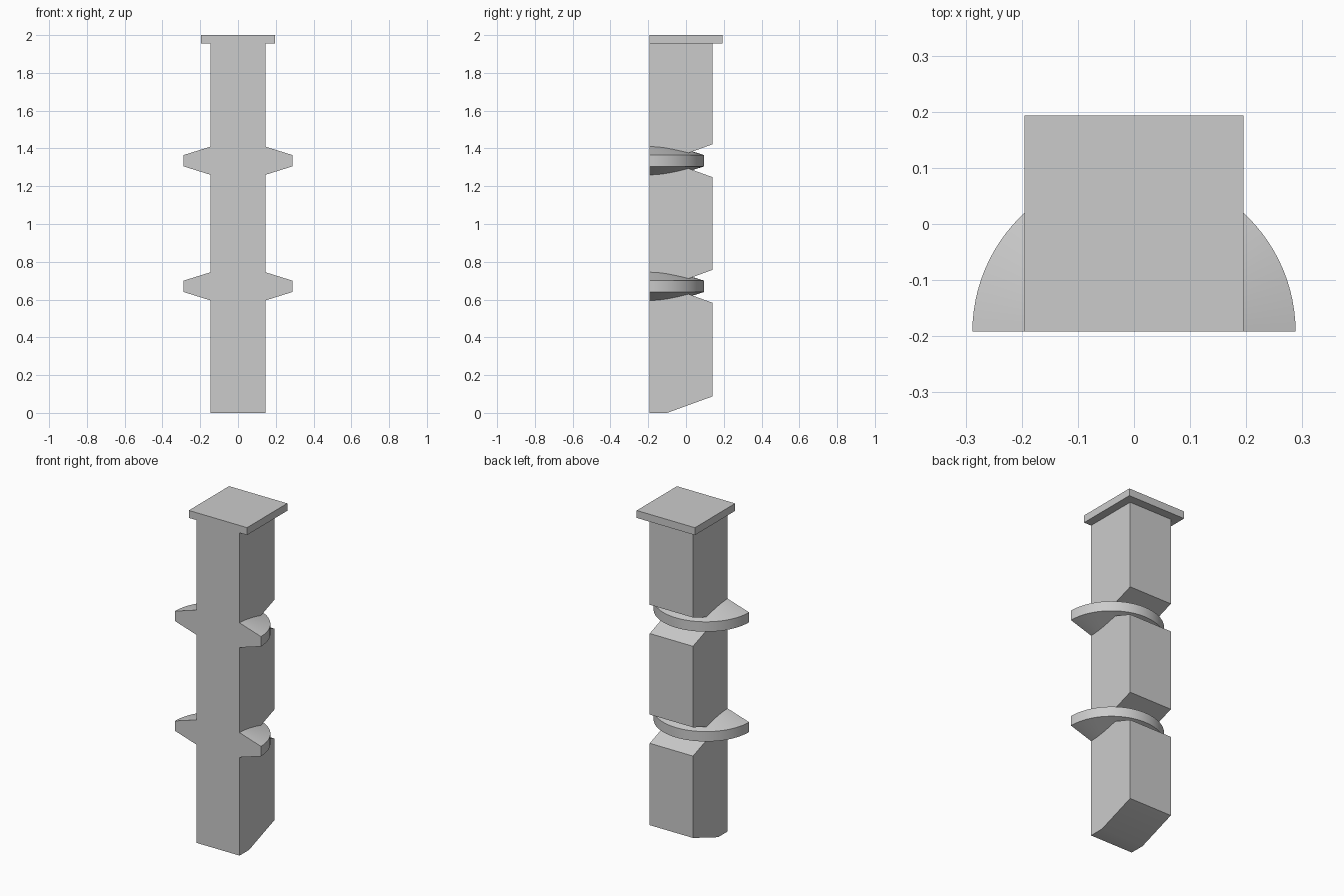
import bpy, bmesh, math
from mathutils import Vector

cube = bpy.data.objects.get("Cube")
if cube:
    bpy.data.objects.remove(cube, do_unlink=True)

grey = bpy.data.materials.new("plain_grey")
grey.use_nodes = True
COLOUR = (0.6, 0.6, 0.6, 1)
grey.diffuse_color = COLOUR
grey.node_tree.nodes["Principled BSDF"].inputs["Base Color"].default_value = COLOUR

FRONT, BACK = -0.192, 0.14      # column depth
HALF = 0.145                    # column half width
CAP = 0.193                     # cap half depth
NOTCH_Y, NOTCH_H = -0.10, 0.087  # notch bottom and half height
DISC_R, RIM, HUB = 0.288, 0.03, 0.12
LEVELS = (0.67, 1.335)


def make(name, bm):
    bmesh.ops.recalc_face_normals(bm, faces=bm.faces)
    mesh = bpy.data.meshes.new(name)
    bm.to_mesh(mesh)
    bm.free()
    mesh.materials.append(grey)
    obj = bpy.data.objects.new(name, mesh)
    bpy.context.collection.objects.link(obj)
    return obj


def extrude_x(name, profile, half):
    """Extrude a y-z outline across the width."""
    bm = bmesh.new()
    face = bm.faces.new([bm.verts.new((-half, y, z)) for y, z in profile])
    new = bmesh.ops.extrude_face_region(bm, geom=[face])["geom"]
    verts = [v for v in new if isinstance(v, bmesh.types.BMVert)]
    bmesh.ops.translate(bm, vec=(2 * half, 0, 0), verts=verts)
    return make(name, bm)


def half_disc(name, z):
    """Half of a double cone with a flat rim, spun about the front face."""
    bm = bmesh.new()
    pts = [(0, HUB), (DISC_R, RIM), (DISC_R, -RIM), (0, -HUB)]
    verts = [bm.verts.new((r, FRONT, z + h)) for r, h in pts]
    for a, b in zip(verts, verts[1:]):
        bm.edges.new((a, b))
    bmesh.ops.spin(bm, geom=bm.verts[:] + bm.edges[:], cent=(0, FRONT, 0),
                   axis=(0, 0, 1), angle=math.pi, steps=48)
    bmesh.ops.remove_doubles(bm, verts=bm.verts, dist=1e-5)
    bmesh.ops.holes_fill(bm, edges=[e for e in bm.edges if e.is_boundary], sides=0)
    return make(name, bm)


# Column with wedge notches up the back and a sloping foot
outline = [(FRONT, 0), (NOTCH_Y, 0), (BACK, NOTCH_H)]
for z in LEVELS:
    outline += [(BACK, z - NOTCH_H), (NOTCH_Y, z), (BACK, z + NOTCH_H)]
outline += [(BACK, 1.98), (FRONT, 1.98)]
column = extrude_x("notched_column", outline, HALF)

# Flat cap and the two half discs
parts = [extrude_x("cap", [(-0.192, 1.955), (CAP, 1.955), (CAP, 2), (-0.192, 2)], 0.195)]
parts += [half_disc(f"half_disc_{i + 1}", z) for i, z in enumerate(LEVELS)]

# Merge everything into one clean solid
for part in parts:
    mod = column.modifiers.new("join_" + part.name, "BOOLEAN")
    mod.operation, mod.solver, mod.object = "UNION", "EXACT", part
bpy.context.view_layer.update()
merged = bpy.data.meshes.new_from_object(
    column.evaluated_get(bpy.context.evaluated_depsgraph_get()))
column.modifiers.clear()
column.data = merged
for part in parts:
    bpy.data.objects.remove(part, do_unlink=True)

# Dissolve leftover seams on flat faces
bm = bmesh.new()
bm.from_mesh(merged)
bmesh.ops.remove_doubles(bm, verts=bm.verts, dist=1e-5)
bmesh.ops.dissolve_limit(bm, angle_limit=math.radians(0.2),
                         verts=bm.verts, edges=bm.edges)
bm.to_mesh(merged)
bm.free()

# Smooth the curved rims, keep hard edges
bpy.ops.object.select_all(action="DESELECT")
column.select_set(True)
bpy.context.view_layer.objects.active = column
bpy.ops.object.shade_smooth_by_angle(angle=math.radians(25))
